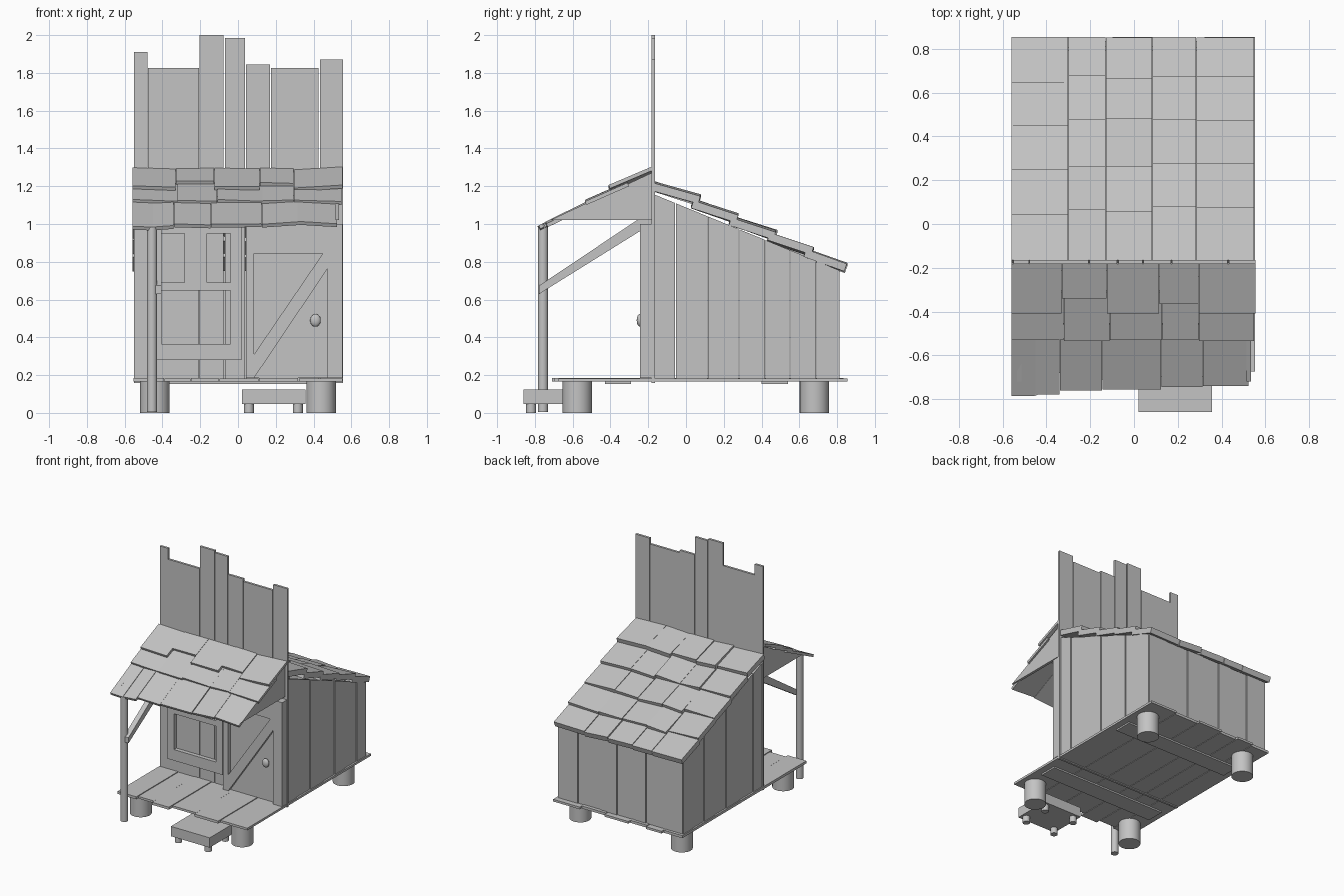
import bpy, bmesh, math, random
from mathutils import Vector

if "Cube" in bpy.data.objects:
    bpy.data.objects.remove(bpy.data.objects["Cube"])

random.seed(4)
mat = bpy.data.materials.new("weathered grey wood")
mat.diffuse_color = (0.55, 0.55, 0.55, 1)
mat.use_nodes = True
mat.node_tree.nodes["Principled BSDF"].inputs["Base Color"].default_value = mat.diffuse_color


def finish(bm, name, smooth=False):
    bmesh.ops.recalc_face_normals(bm, faces=bm.faces)
    me = bpy.data.meshes.new(name)
    bm.to_mesh(me)
    bm.free()
    me.materials.append(mat)
    ob = bpy.data.objects.new(name, me)
    bpy.context.collection.objects.link(ob)
    if smooth:
        bpy.ops.object.select_all(action='DESELECT')
        ob.select_set(True)
        bpy.context.view_layer.objects.active = ob
        bpy.ops.object.shade_smooth_by_angle(angle=math.radians(40))
    return ob


def prism(name, pts, axis, a, b):
    """Extrude a 2D profile along an axis: 'x' takes (y,z), 'y' takes (x,z)."""
    bm = bmesh.new()

    def at(p, t):
        return (t, p[0], p[1]) if axis == 'x' else (p[0], t, p[1])
    lo = [bm.verts.new(at(p, a)) for p in pts]
    hi = [bm.verts.new(at(p, b)) for p in pts]
    bm.faces.new(lo)
    bm.faces.new(hi)
    n = len(pts)
    for i in range(n):
        j = (i + 1) % n
        bm.faces.new((lo[i], lo[j], hi[j], hi[i]))
    return finish(bm, name)


def box(name, x, y, z):
    return prism(name, [(x[0], z[0]), (x[1], z[0]), (x[1], z[1]), (x[0], z[1])], 'y', y[0], y[1])


def cylinder(name, x, y, z0, z1, r, n=32):
    bm = bmesh.new()
    bmesh.ops.create_cone(bm, cap_ends=True, segments=n, radius1=r, radius2=r, depth=z1 - z0)
    bmesh.ops.translate(bm, verts=bm.verts, vec=(x, y, (z0 + z1) / 2))
    finish(bm, name, True)


def shingle(name, x0, x1, ya, za, yb, zb, t):
    """Sloped board whose top runs from (ya,za) to (yb,zb), slightly skewed."""
    d = Vector((yb - ya, zb - za)).normalized()
    n = Vector((-d.y, d.x)) * t
    if n.y > 0:
        n = -n
    ob = prism(name, [(ya, za), (yb, zb), (yb + n.x, zb + n.y), (ya + n.x, za + n.y)], 'x', x0, x1)
    tilt = random.uniform(-0.008, 0.008)
    for v in ob.data.vertices:
        v.co.z += tilt * (1 if v.co.x > (x0 + x1) / 2 else -1)


# Stilts, floor boards and the battens below
for x in (-0.44, 0.44):
    for y in (-0.575, 0.68):
        cylinder("stilt", x, y, 0, 0.168, 0.078)
floor_x = [-0.555, -0.39, -0.25, -0.1, 0.11, 0.32, 0.555]
front_end = [-0.70, -0.68, -0.71, -0.67, -0.70, -0.675]
for i in range(6):
    box("floor_board", (floor_x[i] + 0.002, floor_x[i + 1] - 0.002), (front_end[i], 0.835 + 0.02 * (i % 2)),
        (0.165, 0.185 - 0.003 * (i % 2)))
for y in (-0.43, 0.40):
    box("floor_batten", (-0.5, 0.5), (y, y + 0.14), (0.153, 0.166))

# Entry step
box("step", (0.02, 0.357), (-0.86, -0.57), (0.048, 0.125))
for x in (0.058, 0.317):
    for y in (-0.82, -0.61):
        cylinder("step_foot", x, y, 0, 0.05, 0.026, 24)

# Tall false front
for x0, x1, top in [(-0.55, -0.48, 1.91), (-0.477, -0.207, 1.825), (-0.203, -0.077, 2.0),
                    (-0.07, 0.038, 1.985), (0.043, 0.17, 1.845), (0.174, 0.427, 1.825), (0.433, 0.555, 1.87)]:
    box("front_plank", (x0, x1), (-0.183, -0.165), (0.157, top))


# Side and back walls of separate planks under the sloping roof
def wall_top(y):
    return 1.155 - 0.41 * (y + 0.165)


side_y = [-0.165, -0.055, 0.115, 0.28, 0.42, 0.55, 0.69, 0.81]
for s in (-1, 1):
    for i in range(7):
        y0, y1 = side_y[i] + 0.002, side_y[i + 1] - 0.002
        out = 0.545 - 0.005 * (i % 2)
        prism("side_plank", [(y0, 0.18), (y1, 0.18), (y1, wall_top(y1)), (y0, wall_top(y0))],
              'x', s * 0.525, s * out)
back_x = [-0.54, -0.37, -0.22, -0.11, 0.03, 0.18, 0.37, 0.54]
for i in range(7):
    box("back_plank", (back_x[i] + 0.002, back_x[i + 1] - 0.002), (0.79, 0.812 - 0.005 * (i % 2)), (0.18, 0.755))

# Rear roof: five overlapping courses of thick shingles
cols = [-0.56, -0.30, -0.13, 0.083, 0.285, 0.55]
ends = [-0.165, 0.07, 0.27, 0.475, 0.667, 0.855]
start_z = [1.22, 1.12, 1.03, 0.94, 0.855]
for r in range(5):
    for c in range(5):
        skew = random.uniform(-0.012, 0.012) - (0.02 if c == 0 and r < 4 else 0)
        yb = ends[r + 1] + (skew if r < 4 else min(skew, 0) * 0.3)
        ya = ends[r] - (0.03 if r else 0)
        za = start_z[r] + (0.009 if r else 0)
        shingle("rear_shingle", cols[c] + 0.001, cols[c + 1] - 0.001, ya, za, yb,
                start_z[r] - 0.068, 0.042)

# Porch roof: three thin courses, given as column edges and lower ends
courses = [
    (-0.183, 1.295, 0.425, [-0.56, -0.33, -0.125, 0.115, 0.295, 0.555], [-0.41, -0.34, -0.41, -0.365, -0.41]),
    (-0.31, 1.222, 0.44, [-0.56, -0.32, -0.11, 0.13, 0.295, 0.55], [-0.53, -0.535, -0.53, -0.53, -0.535]),
    (-0.46, 1.145, 0.49, [-0.56, -0.45, -0.34, -0.145, 0.125, 0.315, 0.525],
     [-0.785, -0.78, -0.76, -0.755, -0.745, -0.74]),
]
for ya, za, slope, xs, ye in courses:
    for i, yb in enumerate(ye):
        shingle("porch_shingle", xs[i] + 0.001, xs[i + 1] - 0.001, ya, za, yb,
                za + slope * (yb - ya), 0.02)

# Porch gables, post and diagonal brace
for s in (-1, 1):
    prism("porch_gable", [(-0.72, 1.02), (-0.183, 1.02), (-0.183, 1.27)], 'x', s * 0.515, s * 0.535)
cylinder("porch_post", -0.455, -0.757, 0.005, 0.985, 0.027)
prism("porch_brace", [(-0.777, 0.63), (-0.183, 1.0), (-0.183, 1.025), (-0.26, 1.02), (-0.777, 0.674)],
      'x', -0.445, -0.405)

# Door with stiles, top rail and diagonal, plus knob
box("door_panel", (0.042, 0.553), (-0.215, -0.183), (0.185, 1.0))
F = (-0.243, -0.214)
box("door_stile", (0.042, 0.085), F, (0.185, 1.0))
box("door_stile", (0.475, 0.553), F, (0.185, 1.0))
box("door_rail", (0.085, 0.475), F, (0.845, 1.0))
prism("door_diagonal", [(0.085, 0.185), (0.475, 0.765), (0.475, 0.845), (0.45, 0.845), (0.085, 0.31)], 'y', *F)
bm = bmesh.new()
bmesh.ops.create_uvsphere(bm, u_segments=24, v_segments=14, radius=1)
for v in bm.verts:
    v.co = (0.41 + 0.028 * v.co.x, -0.243 + 0.018 * v.co.y, 0.49 + 0.034 * v.co.z)
finish(bm, "door_knob", True)

# Window frame: one wide lower opening and two upper ones
W = (-0.215, -0.182)
box("window_stile", (-0.46, -0.405), W, (0.28, 1.0))
box("window_stile", (-0.04, 0.018), W, (0.28, 1.0))
for z0, z1 in ((0.28, 0.366), (0.647, 0.69), (0.95, 1.0)):
    box("window_rail", (-0.405, -0.04), W, (z0, z1))
box("window_mullion", (-0.283, -0.165), W, (0.69, 0.95))
